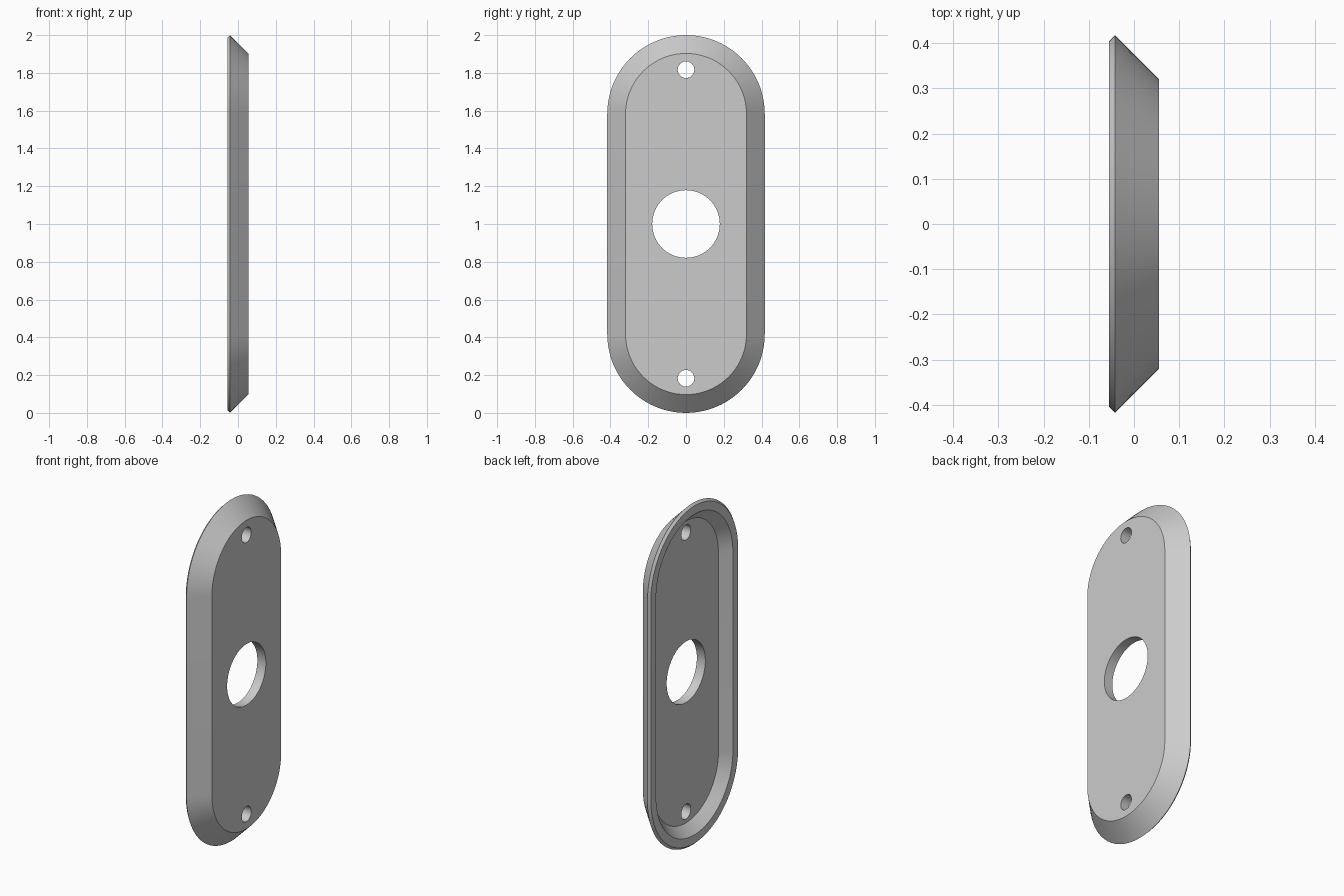
import bpy, bmesh
from math import pi, cos, sin, radians

cube = bpy.data.objects.get("Cube")
if cube:
    bpy.data.objects.remove(cube)

MID, REACH = 1.0, 0.583       # plate centre height, offset of the end arcs
ARC = 40                      # segments per half circle
FRONT, FLOOR, BACK = 0.055, 0.0, -0.055

bm = bmesh.new()


def ring(points, x):
    """Closed loop of vertices and edges in the plane at x."""
    verts = [bm.verts.new((x, y, z)) for y, z in points]
    return [bm.edges.new((v, verts[i - 1])) for i, v in enumerate(verts)]


def stadium(radius):
    pts = []
    for start, z in ((0, MID + REACH), (pi, MID - REACH)):
        for i in range(ARC + 1):
            a = start + pi * i / ARC
            pts.append((radius * cos(a), z + radius * sin(a)))
    return pts


def circle(radius, z, count):
    return [(radius * cos(2 * pi * i / count), z + radius * sin(2 * pi * i / count))
            for i in range(count)]


# Shell: front edge, widest edge, back rim, then the sloping recess wall
section = [(FRONT, 0.32), (-0.042, 0.417), (BACK, 0.404), (BACK, 0.355), (FLOOR, 0.30)]
loops = [ring(stadium(r), x) for x, r in section]
for a, b in zip(loops, loops[1:]):
    bmesh.ops.bridge_loops(bm, edges=a + b)

# Central bore and two screw holes
front_edges, floor_edges = list(loops[0]), list(loops[-1])
for radius, z, count in ((0.179, MID, 64), (0.044, MID + 0.817, 32), (0.044, MID - 0.817, 32)):
    a, b = (ring(circle(radius, z, count), x) for x in (FRONT, FLOOR))
    bmesh.ops.bridge_loops(bm, edges=a + b)
    front_edges += a
    floor_edges += b

# Flat front face and recess floor around the holes
for edges, side in ((front_edges, 1), (floor_edges, -1)):
    bmesh.ops.triangle_fill(bm, edges=edges, use_beauty=True, normal=(side, 0, 0))
bmesh.ops.recalc_face_normals(bm, faces=bm.faces)

mesh = bpy.data.meshes.new("cover_plate")
bm.to_mesh(mesh)
bm.free()
plate = bpy.data.objects.new("cover_plate", mesh)
bpy.context.collection.objects.link(plate)

# Plain grey metal
grey = bpy.data.materials.new("plain_grey")
grey.use_nodes = True
colour = (0.6, 0.6, 0.6, 1)
grey.diffuse_color = colour
grey.node_tree.nodes["Principled BSDF"].inputs["Base Color"].default_value = colour
mesh.materials.append(grey)

bpy.ops.object.select_all(action="DESELECT")
plate.select_set(True)
bpy.context.view_layer.objects.active = plate
bpy.ops.object.shade_smooth_by_angle(angle=radians(30))
